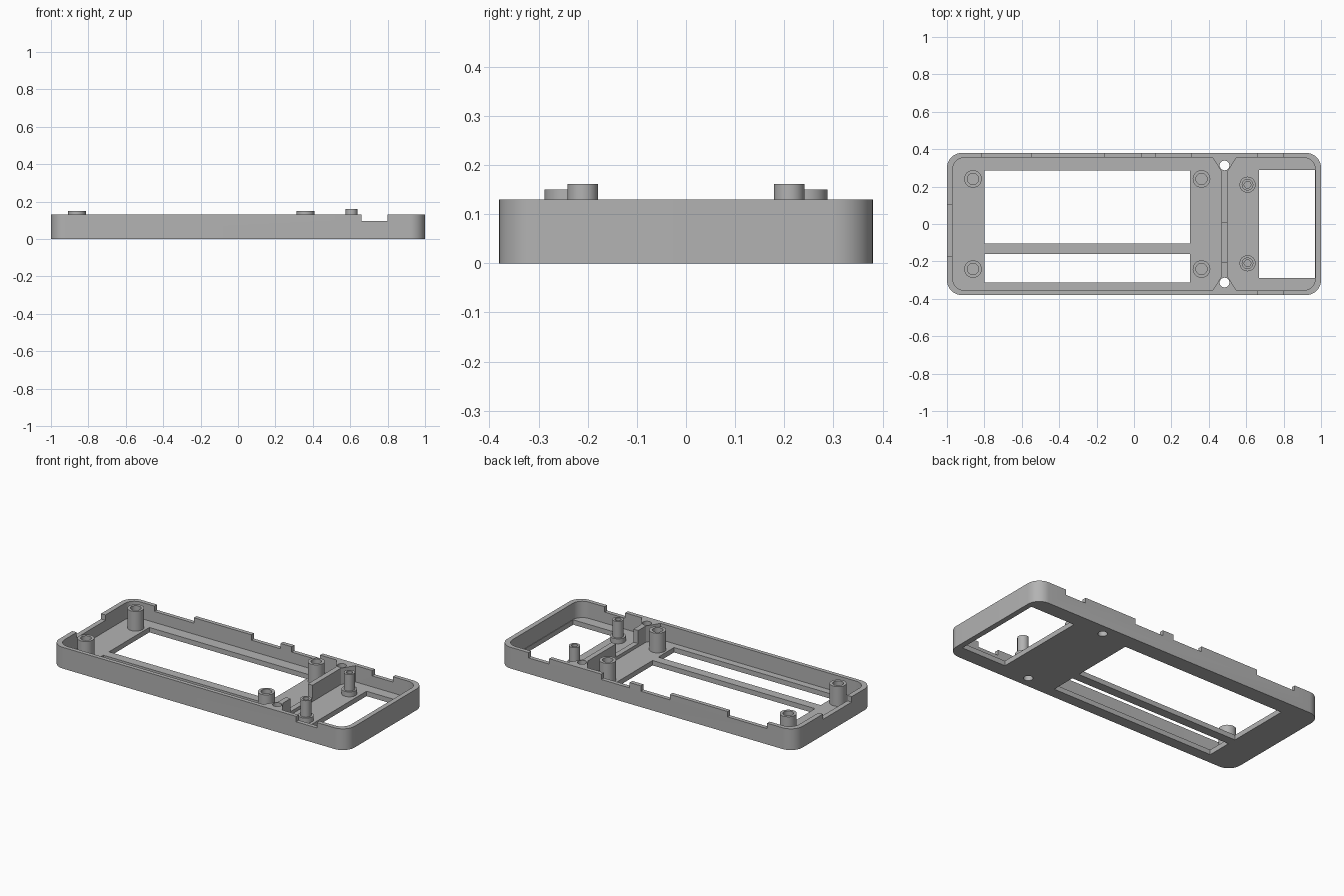
import bpy, bmesh, math
from mathutils import Vector

cube = bpy.data.objects.get("Cube")
if cube:
    bpy.data.objects.remove(cube, do_unlink=True)

HEIGHT, FLOOR, NOTCH = 0.13, 0.03, 0.097

grey = bpy.data.materials.new("matte grey")
grey.use_nodes = True
grey.diffuse_color = (0.45, 0.45, 0.45, 1)
grey.node_tree.nodes["Principled BSDF"].inputs["Base Color"].default_value = (0.45, 0.45, 0.45, 1)


def add_object(name, bm):
    bmesh.ops.recalc_face_normals(bm, faces=bm.faces)
    mesh = bpy.data.meshes.new(name)
    bm.to_mesh(mesh)
    bm.free()
    mesh.materials.append(grey)
    obj = bpy.data.objects.new(name, mesh)
    bpy.context.collection.objects.link(obj)
    return obj


def rounded(corners, steps=10):
    """Outline from (x, y, radius) corners, counter-clockwise."""
    out = []
    for i, (x, y, r) in enumerate(corners):
        p = Vector((x, y))
        if r == 0:
            out.append(p)
            continue
        a = (Vector(corners[i - 1][:2]) - p).normalized()
        b = (Vector(corners[(i + 1) % len(corners)][:2]) - p).normalized()
        centre = p + (a + b) * r
        for k in range(steps + 1):
            t = k / steps * math.pi / 2
            out.append(centre - b * r * math.cos(t) - a * r * math.sin(t))
    return out


def prism(name, outline, z0, z1):
    bm = bmesh.new()
    low = [bm.verts.new((p[0], p[1], z0)) for p in outline]
    high = [bm.verts.new((p[0], p[1], z1)) for p in outline]
    bm.faces.new(low)
    bm.faces.new(high)
    for i in range(len(low)):
        bm.faces.new((low[i - 1], low[i], high[i], high[i - 1]))
    return add_object(name, bm)


def box(name, x0, x1, y0, y1, z0, z1):
    return prism(name, [(x0, y0), (x1, y0), (x1, y1), (x0, y1)], z0, z1)


def lathe(name, x, y, profile, sides=32):
    bm = bmesh.new()
    rings = []
    for r, z in profile:
        rings.append([bm.verts.new((x + r * math.cos(math.tau * k / sides),
                                    y + r * math.sin(math.tau * k / sides), z))
                      for k in range(sides)])
    for a, b in zip(rings, rings[1:]):
        for k in range(sides):
            bm.faces.new((a[k - 1], a[k], b[k], b[k - 1]))
    bm.faces.new(rings[0])
    bm.faces.new(rings[-1])
    return add_object(name, bm)


def smooth(obj):
    bpy.ops.object.select_all(action="DESELECT")
    obj.select_set(True)
    bpy.context.view_layer.objects.active = obj
    bpy.ops.object.shade_smooth_by_angle(angle=math.radians(30))


# Tray block with rounded corners
R, RI = 0.08, 0.065
tray = prism("tray", rounded([(-1, -0.38, R), (1, -0.38, R), (1, 0.38, R), (-1, 0.38, R)]), 0, HEIGHT)

# Two cavities; the chamfered ends leave a divider with screw blocks
TOP = HEIGHT + 0.1
cutters = [
    prism("cavity_large", rounded([(-0.97, -0.355, RI), (0.42, -0.355, 0), (0.468, -0.28, 0),
                                   (0.468, 0.28, 0), (0.42, 0.355, 0), (-0.97, 0.355, RI)]), FLOOR, TOP),
    prism("cavity_small", rounded([(0.5, -0.28, 0), (0.548, -0.355, 0), (0.97, -0.355, RI),
                                   (0.97, 0.355, RI), (0.548, 0.355, 0), (0.5, 0.28, 0)]), FLOOR, TOP),
]

# Floor openings
for x0, x1, y0, y1 in [(-0.80, 0.30, -0.105, 0.285), (-0.80, 0.30, -0.313, -0.16),
                       (0.667, 0.967, -0.29, 0.29)]:
    cutters.append(box("opening", x0, x1, y0, y1, -0.1, FLOOR + 0.02))

# Rim notches: back wall, front wall, side wall and divider
for x0, x1 in [(-0.815, -0.548), (-0.158, 0.04), (0.115, 0.307), (0.66, 0.80)]:
    cutters.append(box("back_notch", x0, x1, 0.345, 0.45, NOTCH, TOP))
cutters.append(box("front_notch", 0.66, 0.80, -0.45, -0.345, NOTCH, TOP))
cutters.append(box("side_notch", -1.1, -0.96, -0.174, 0.104, NOTCH, TOP))
cutters.append(box("divider_notch", 0.46, 0.51, -0.206, 0.008, 0.05, TOP))

# Screw holes through the divider blocks
for s in (-1, 1):
    cutters.append(lathe("screw_hole", 0.484, s * 0.313, [(0.026, -0.1), (0.026, TOP)]))

for c in cutters:
    mod = tray.modifiers.new("cut", "BOOLEAN")
    mod.operation = "DIFFERENCE"
    mod.solver = "EXACT"
    mod.object = c
    c.hide_render = True
bpy.context.view_layer.update()
cut_mesh = bpy.data.meshes.new_from_object(tray.evaluated_get(bpy.context.evaluated_depsgraph_get()))
tray.modifiers.clear()
tray.data = cut_mesh
for c in cutters:
    bpy.data.objects.remove(c, do_unlink=True)
smooth(tray)

# Hollow standoffs in the corners of the large bay
for x in (-0.861, 0.361):
    for y in (-0.241, 0.241):
        smooth(lathe("standoff", x, y, [(0.047, 0.02), (0.047, 0.15), (0.03, 0.15), (0.03, 0.05)]))

# Slim stepped posts in the small bay
for y in (-0.21, 0.21):
    smooth(lathe("stepped_post", 0.607, y, [(0.043, 0.02), (0.043, 0.06), (0.031, 0.06),
                                            (0.031, 0.161), (0.018, 0.161), (0.018, 0.06)]))
